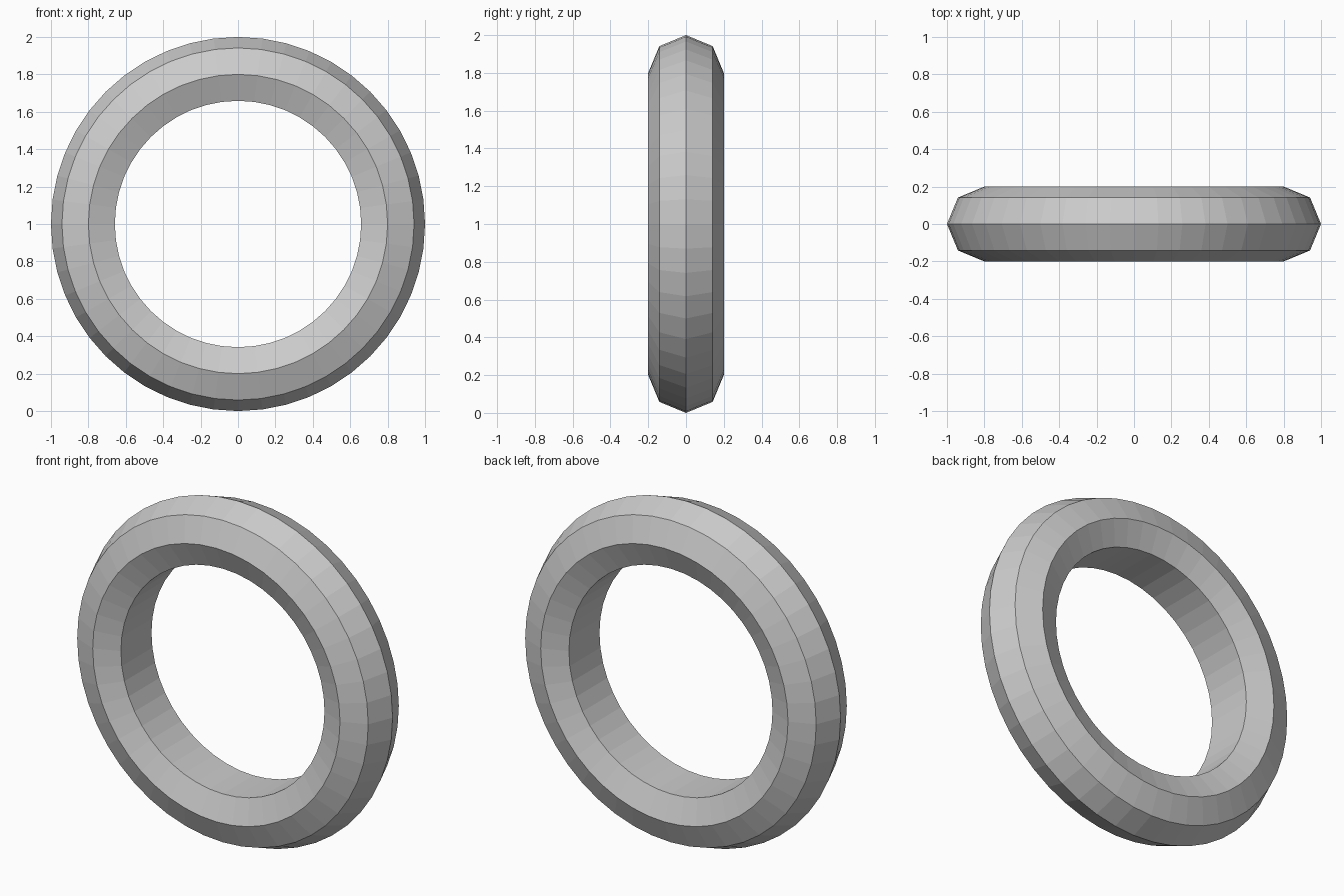
import bpy, bmesh
from math import cos, sin, pi

if "Cube" in bpy.data.objects:
    bpy.data.objects.remove(bpy.data.objects["Cube"])

SIDES = 48
MAJOR, MINOR = 0.8, 0.2

# cross-section: octagon without its innermost point, so the bore is flat
profile = [(MAJOR + MINOR * cos(k * pi / 4), MINOR * sin(k * pi / 4))
           for k in range(-3, 4)]

# sweep the section around the y axis, standing on z = 0
bm = bmesh.new()
rings = []
for i in range(SIDES):
    a = 2 * pi * i / SIDES
    rings.append([bm.verts.new((r * cos(a), y, 1 + r * sin(a))) for r, y in profile])
n = len(profile)
for i in range(SIDES):
    p, q = rings[i], rings[(i + 1) % SIDES]
    for j in range(n):
        k = (j + 1) % n
        bm.faces.new((p[j], p[k], q[k], q[j]))
bmesh.ops.recalc_face_normals(bm, faces=bm.faces)

mesh = bpy.data.meshes.new("ring")
bm.to_mesh(mesh)
bm.free()
bpy.context.collection.objects.link(bpy.data.objects.new("ring", mesh))
